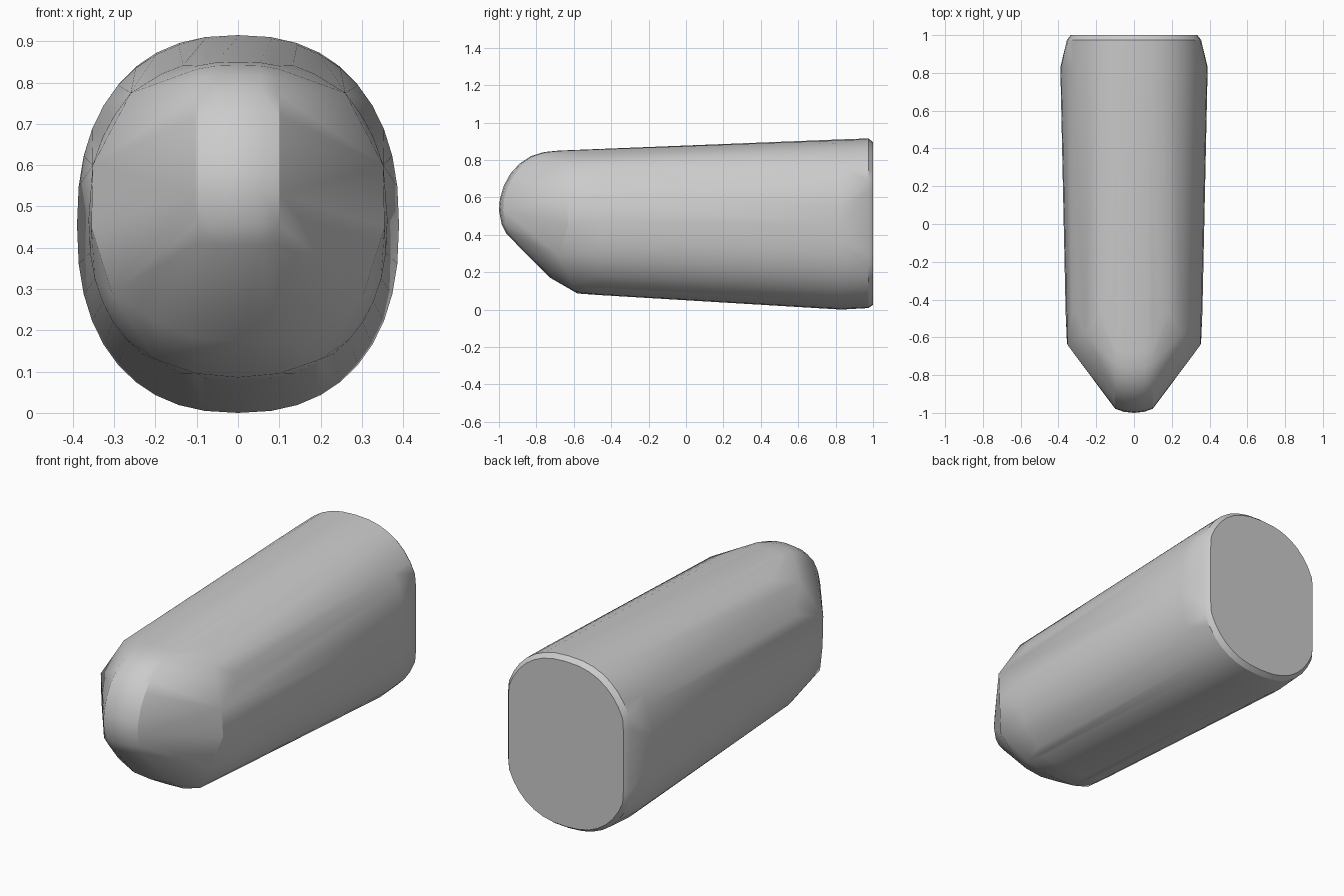
import bpy
import bmesh
from math import cos, sin, tau, copysign

cube = bpy.data.objects.get("Cube")
if cube:
    bpy.data.objects.remove(cube)


def oval(y, half_width, bottom, top, limit=1.0, power=2.35, count=40):
    """Rounded section across the body, with its sides clipped at limit."""
    mid, half = (top + bottom) / 2, (top - bottom) / 2
    points = []
    for i in range(count):
        c, s = cos(tau * i / count), sin(tau * i / count)
        x = copysign(abs(c) ** (2 / power), c) * half_width
        z = copysign(abs(s) ** (2 / power), s) * half + mid
        points.append((max(-limit, min(limit, x)), y, z))
    return points


def mirrored(points):
    return [(side * x, y, z) for x, y, z in points for side in (1, -1)]


# Tapered body, from the flat back cap to the shoulders
body = (oval(1.0, 0.365, 0.025, 0.895, limit=0.335)
        + oval(0.975, 0.385, 0.008, 0.915, limit=0.355)
        + oval(0.83, 0.39, 0.0, 0.91)
        + oval(-0.47, 0.362, 0.078, 0.858))

# Shoulder corners and the lower front edge
shoulders = mirrored([
    (0.355, -0.63, 0.45), (0.352, -0.64, 0.6), (0.305, -0.68, 0.29),
    (0.2, -0.71, 0.22), (0.1, -0.725, 0.18), (0, -0.73, 0.172),
    (0.2, -0.6, 0.13), (0.1, -0.59, 0.095), (0, -0.58, 0.086),
    (0.26, -0.58, 0.775),
])

# Narrow rounded nose, slightly crowned across its width
nose_profile = [
    (-0.68, 0.85), (-0.76, 0.842), (-0.83, 0.82), (-0.89, 0.78),
    (-0.94, 0.725), (-0.975, 0.66), (-0.995, 0.59), (-1.0, 0.53),
    (-0.985, 0.455), (-0.96, 0.405), (-0.92, 0.365),
]
nose = []
for y, z in nose_profile:
    nose += mirrored([
        (0, y, z),
        (0.055, y + 0.006, 0.53 + (z - 0.53) * 0.995),
        (0.1, y + 0.022, 0.53 + (z - 0.53) * 0.97),
    ])

# Wrap all sections in one tight skin
bm = bmesh.new()
for point in body + shoulders + nose:
    bm.verts.new(point)
bmesh.ops.remove_doubles(bm, verts=bm.verts[:], dist=0.001)
result = bmesh.ops.convex_hull(bm, input=bm.verts[:])
unused = {g for g in result["geom_interior"] + result["geom_unused"]
          if isinstance(g, bmesh.types.BMVert)}
bmesh.ops.delete(bm, geom=list(unused), context="VERTS")
bmesh.ops.dissolve_limit(bm, angle_limit=0.01, verts=bm.verts[:], edges=bm.edges[:])
bmesh.ops.recalc_face_normals(bm, faces=bm.faces[:])

mesh = bpy.data.meshes.new("tapered_body")
bm.to_mesh(mesh)
bm.free()
obj = bpy.data.objects.new("tapered_body", mesh)
bpy.context.collection.objects.link(obj)
bpy.ops.object.select_all(action="DESELECT")
obj.select_set(True)
bpy.context.view_layer.objects.active = obj
bpy.ops.object.shade_smooth_by_angle(angle=0.5)
